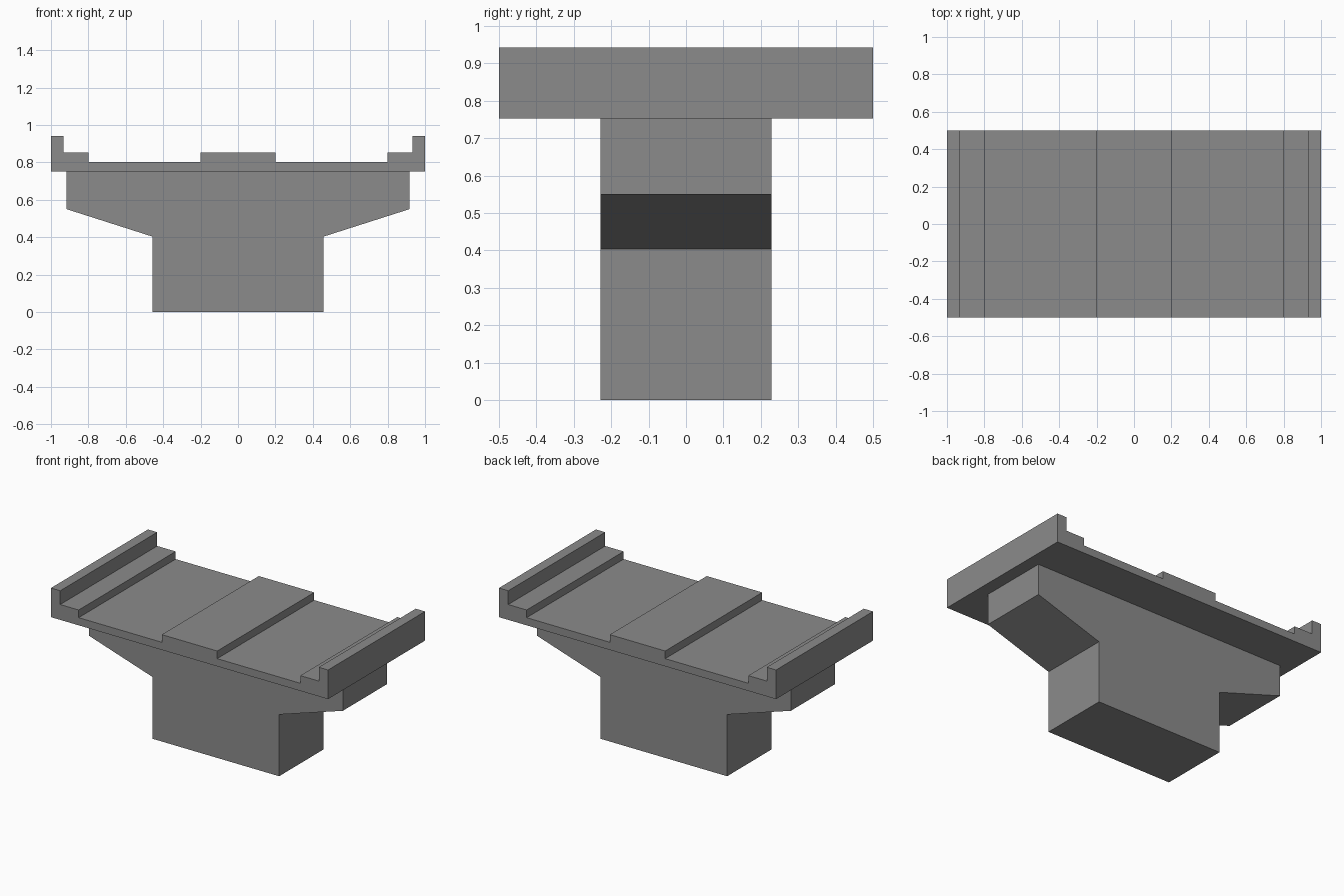
import bpy
import bmesh

cube = bpy.data.objects.get("Cube")
if cube:
    bpy.data.objects.remove(cube, do_unlink=True)

concrete = bpy.data.materials.new("concrete grey")
concrete.use_nodes = True
grey = (0.26, 0.26, 0.26, 1)
concrete.diffuse_color = grey
concrete.node_tree.nodes["Principled BSDF"].inputs["Base Color"].default_value = grey


def extrude_profile(name, half, depth):
    """Mirror a right-hand (x, z) outline across x = 0 and extrude it along y."""
    outline = half + [(-x, z) for x, z in reversed(half)]
    bm = bmesh.new()
    face = bm.faces.new([bm.verts.new((x, -depth / 2, z)) for x, z in outline])
    result = bmesh.ops.extrude_face_region(bm, geom=[face])
    moved = [v for v in result["geom"] if isinstance(v, bmesh.types.BMVert)]
    bmesh.ops.translate(bm, verts=moved, vec=(0, depth, 0))
    bmesh.ops.recalc_face_normals(bm, faces=bm.faces)
    mesh = bpy.data.meshes.new(name)
    bm.to_mesh(mesh)
    bm.free()
    mesh.materials.append(concrete)
    obj = bpy.data.objects.new(name, mesh)
    bpy.context.collection.objects.link(obj)
    return obj


# Pier: straight shaft flaring into a hammerhead cap
extrude_profile("pier", [(0.457, 0), (0.457, 0.403), (0.917, 0.55), (0.917, 0.752)], 0.457)

# Deck: slab with edge parapets, kerbs and a raised central median
extrude_profile("deck", [
    (1, 0.752), (1, 0.942), (0.933, 0.942), (0.933, 0.852),
    (0.8, 0.852), (0.8, 0.802), (0.2, 0.802), (0.2, 0.852),
], 1.0)
